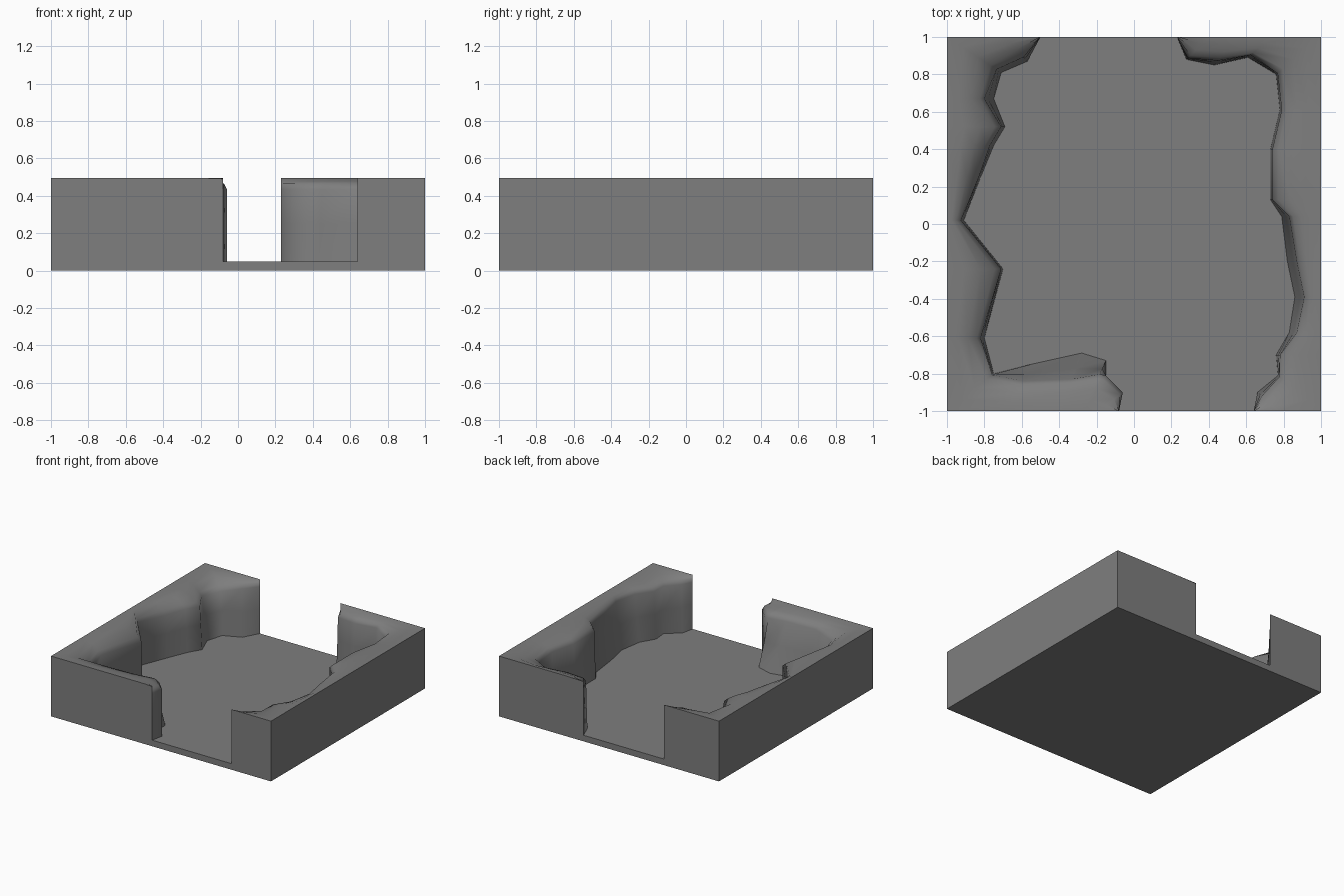
import bpy, bmesh, math
from mathutils import Vector

if "Cube" in bpy.data.objects:
    bpy.data.objects.remove(bpy.data.objects["Cube"])

FLOOR_Z, TOP_Z = 0.05, 0.495

# Rock foot outline: x, y, and how far the wall leans back at its upper crease
LEFT = [(-.08, -1, 0), (-.06, -.9, 0), (-.15, -.81, 0), (-.15, -.73, .08),
        (-.28, -.69, .15), (-.55, -.75, .10), (-.75, -.80, .01), (-.80, -.61, .02),
        (-.70, -.24, .01), (-.91, .02, .015), (-.82, .25, .01), (-.75, .42, .02),
        (-.69, .52, .02), (-.75, .67, .05), (-.71, .81, .03), (-.57, .87, .03), (-.50, 1, 0)]
RIGHT = [(.23, 1, 0), (.28, .88, .01), (.43, .85, .03), (.61, .89, .02), (.76, .80, .01),
         (.78, .61, .01), (.73, .40, .01), (.73, .13, .01), (.79, .04, .04), (.82, -.2, .05),
         (.86, -.39, .05), (.83, -.58, .04), (.76, -.70, .02), (.77, -.81, .01),
         (.66, -.9, .03), (.64, -1, 0)]


def outer_point(x, y):
    """Matching point on the square outer edge."""
    sx, sy = math.copysign(1, x), math.copysign(1, y)
    if abs(y) == 1:
        return Vector((x, y))
    if abs(x) > .7 and abs(y) > .79:
        return Vector((sx, sy))
    if abs(y) > .65 and abs(x) < .7:
        return Vector((x + .12 * sx, sy))
    return Vector((sx, y))


bm = bmesh.new()


def column(x, y, lean):
    """Vertical wall section from floor, up the rock face, over the top, down outside."""
    foot, out = Vector((x, y)), outer_point(x, y)
    d = (out - foot).normalized() if (out - foot).length > 0 else Vector((0, 0))
    crease = foot + d * lean
    # the tall left side is rounder at the top
    rim = .40 if x < -.6 and abs(y) < .9 else .435
    section = [(foot, FLOOR_Z), (foot.lerp(crease, .6), .25), (crease, rim),
               (crease.lerp(out, .12), rim + .03), (crease.lerp(out, .38), .477),
               (crease.lerp(out, .68), .491), (out, TOP_Z), (out, 0)]
    return [bm.verts.new((p.x, p.y, z)) for p, z in section]


left = [column(*p) for p in LEFT]
right = [column(*p) for p in RIGHT]

# Rock walls
for wall in (left, right):
    for a, b in zip(wall, wall[1:]):
        for i in range(len(a) - 1):
            bm.faces.new((a[i], b[i], b[i + 1], a[i + 1]))

# Floor, underside and the two doorway thresholds
loop = left + right
bm.faces.new([c[0] for c in loop])
bm.faces.new([c[-1] for c in loop])
for a, b in ((left[-1], right[0]), (right[-1], left[0])):
    bm.faces.new((a[0], b[0], b[-1], a[-1]))

bmesh.ops.remove_doubles(bm, verts=bm.verts, dist=.0005)
bmesh.ops.triangulate(bm, faces=[f for f in bm.faces if len(f.verts) > 4])
bmesh.ops.recalc_face_normals(bm, faces=bm.faces)

mesh = bpy.data.meshes.new("cave_floor_tile")
bm.to_mesh(mesh)
bm.free()
tile = bpy.data.objects.new("cave_floor_tile", mesh)
bpy.context.collection.objects.link(tile)

# Dark stone
stone = bpy.data.materials.new("dark_stone")
stone.diffuse_color = (.21, .21, .21, 1)
stone.use_nodes = True
stone.node_tree.nodes["Principled BSDF"].inputs["Base Color"].default_value = stone.diffuse_color
mesh.materials.append(stone)

bpy.context.view_layer.objects.active = tile
tile.select_set(True)
bpy.ops.object.shade_smooth_by_angle(angle=math.radians(65))
